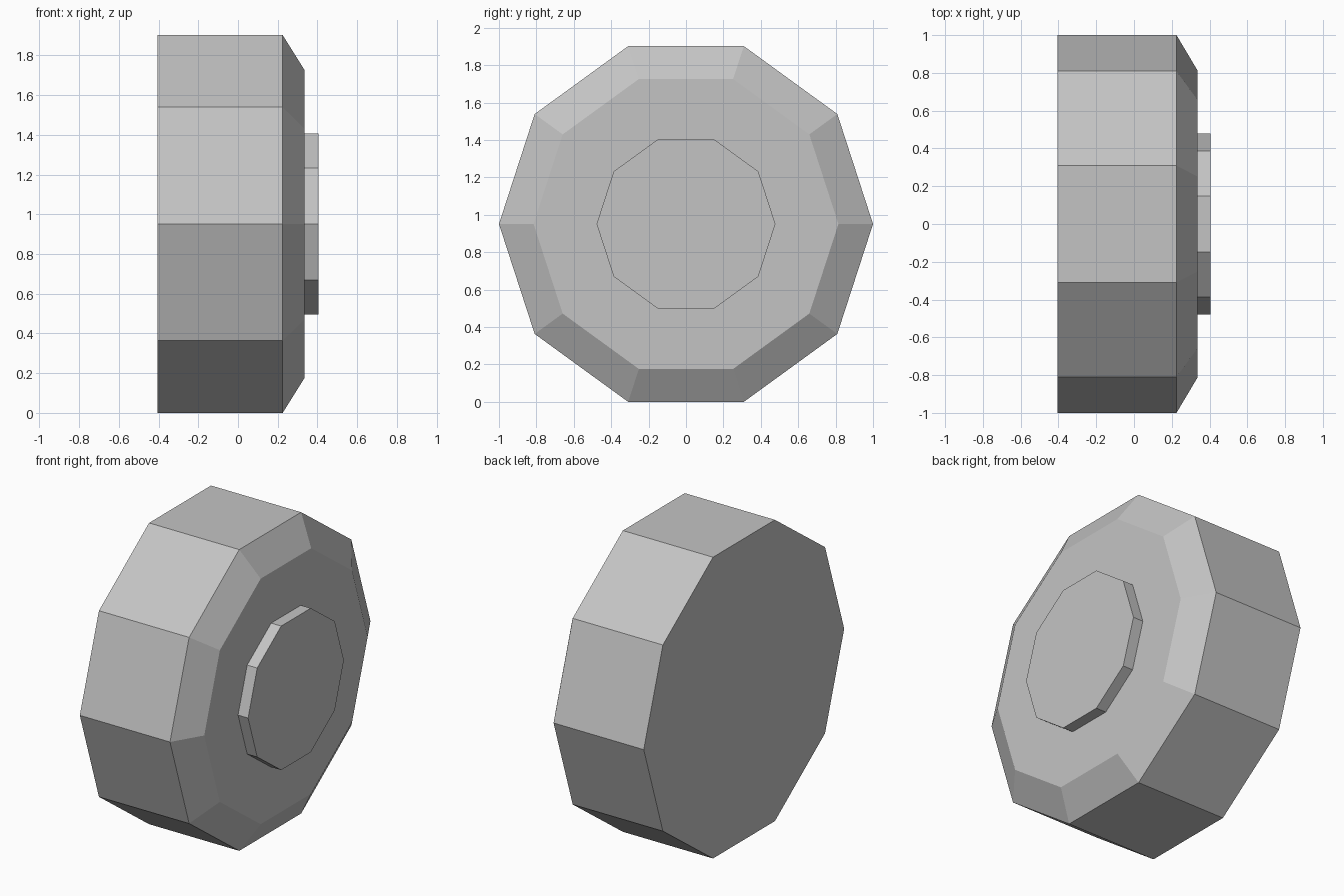
import bpy, bmesh, math

if "Cube" in bpy.data.objects:
    bpy.data.objects.remove(bpy.data.objects["Cube"])

SIDES = 10
CENTRE_Z = math.sin(2 * math.pi / 5)  # flat edge rests on the ground

grey = bpy.data.materials.new("grey")
grey.diffuse_color = (0.55, 0.55, 0.55, 1)
grey.use_nodes = True
grey.node_tree.nodes["Principled BSDF"].inputs["Base Color"].default_value = grey.diffuse_color


def turned_part(name, profile):
    """Solid ten-sided part along x from (x, radius) rings, capped at both ends."""
    bm = bmesh.new()
    rings = []
    for x, r in profile:
        angles = [2 * math.pi * i / SIDES for i in range(SIDES)]
        rings.append([bm.verts.new((x, r * math.cos(a), CENTRE_Z + r * math.sin(a)))
                      for a in angles])
    for a, b in zip(rings, rings[1:]):
        for i in range(SIDES):
            j = (i + 1) % SIDES
            bm.faces.new((a[i], a[j], b[j], b[i]))
    bm.faces.new(rings[0])
    bm.faces.new(rings[-1])
    bmesh.ops.recalc_face_normals(bm, faces=bm.faces)
    mesh = bpy.data.meshes.new(name)
    bm.to_mesh(mesh)
    bm.free()
    mesh.materials.append(grey)
    obj = bpy.data.objects.new(name, mesh)
    bpy.context.collection.objects.link(obj)
    return obj


# Wheel body with a bevelled outer rim
turned_part("wheel", [(-0.405, 1.0), (0.225, 1.0), (0.335, 0.815)])
# Raised hub cap on the outer face
turned_part("hub_cap", [(0.325, 0.478), (0.405, 0.478)])
